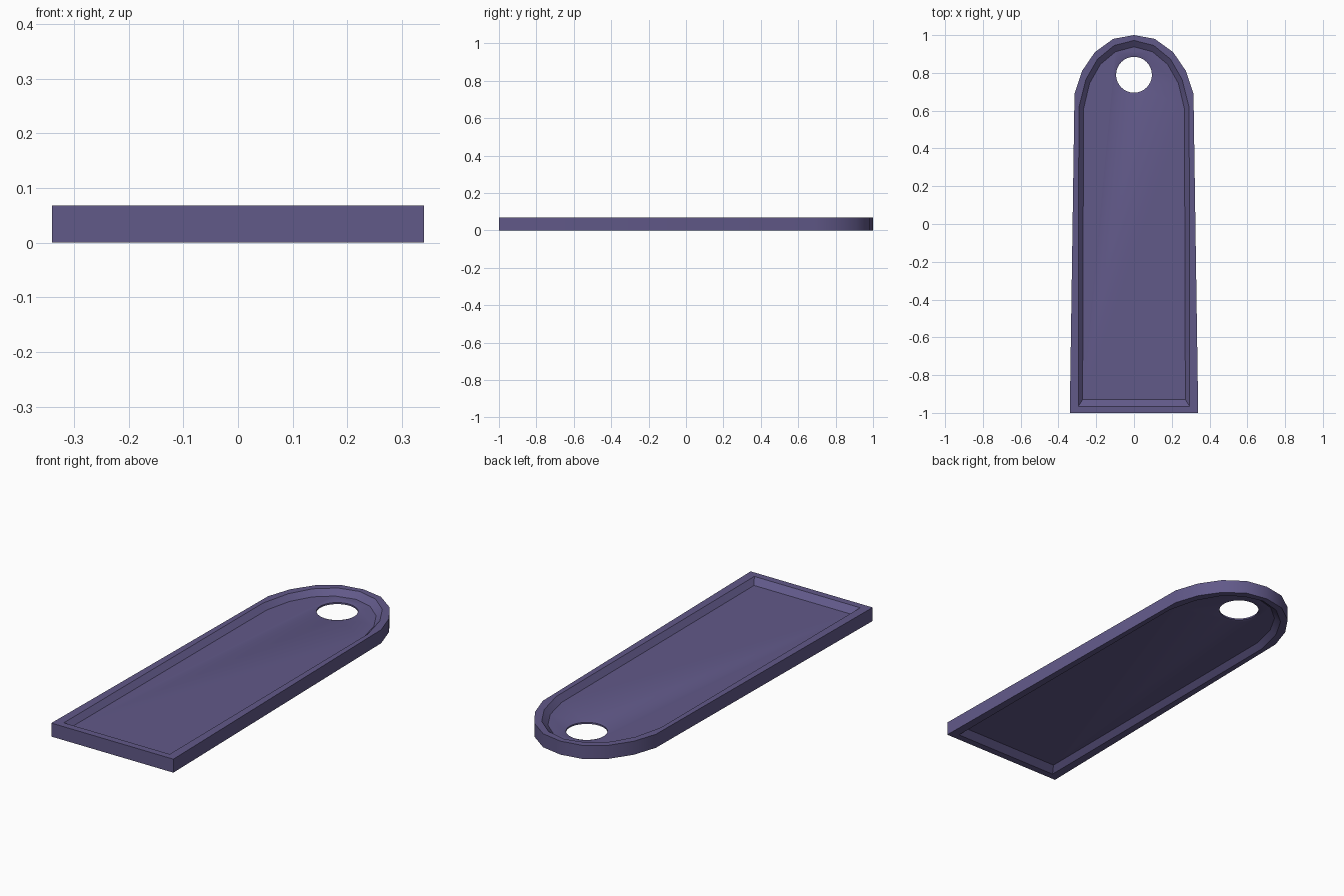
import bpy, bmesh, math

if "Cube" in bpy.data.objects:
    bpy.data.objects.remove(bpy.data.objects["Cube"])

HEIGHT, DEPTH = 0.068, 0.026
HOLE_Y, SEGMENTS = 0.79, 32

# right half of each outline, from bottom corner to tip
OUTER = [(0.34, -1), (0.315, 0.69), (0.275, 0.81), (0.207, 0.91), (0.11, 0.98), (0, 1)]
INNER = [(0.295, -0.965), (0.292, 0.615), (0.255, 0.765), (0.193, 0.873), (0.105, 0.945), (0, 0.972)]
FLOOR = [(0.272, -0.93), (0.267, 0.61), (0.235, 0.745), (0.178, 0.845), (0.098, 0.912), (0, 0.938)]


def mirrored(half):
    return half + [(-x, y) for x, y in reversed(half[:-1])]


def circle(r):
    return [(r * math.cos(2 * math.pi * i / SEGMENTS),
             HOLE_Y + r * math.sin(2 * math.pi * i / SEGMENTS)) for i in range(SEGMENTS)]


bm = bmesh.new()


def ring(points, z):
    return [bm.verts.new((x, y, z)) for x, y in points]


def skin(a, b):
    n = len(a)
    for i in range(n):
        j = (i + 1) % n
        bm.faces.new((a[i], a[j], b[j], b[i]))


def loop_edges(loop):
    return [bm.edges.get((loop[i - 1], loop[i])) for i in range(len(loop))]


# one face of the tag: flat rim, sloped recess, floor pierced by a chamfered hole
def tag_side(z, inward):
    outer = ring(mirrored(OUTER), z)
    inner = ring(mirrored(INNER), z)
    floor_z = z + inward * DEPTH
    floor = ring(mirrored(FLOOR), floor_z)
    lip = ring(circle(0.108), floor_z)
    bore = ring(circle(0.095), floor_z + inward * 0.004)
    skin(outer, inner)
    skin(inner, floor)
    skin(lip, bore)
    bmesh.ops.triangle_fill(bm, use_beauty=True, edges=loop_edges(floor) + loop_edges(lip))
    return outer, bore


top_outer, top_bore = tag_side(HEIGHT, -1)
low_outer, low_bore = tag_side(0, 1)

# outer edge and hole wall join the two faces
skin(top_outer, low_outer)
skin(top_bore, low_bore)

# merge the floor triangles back into clean flat areas
bmesh.ops.recalc_face_normals(bm, faces=bm.faces)
bmesh.ops.dissolve_limit(bm, angle_limit=0.01, verts=[], edges=bm.edges)

mesh = bpy.data.meshes.new("tag_plate")
bm.to_mesh(mesh)
bm.free()
tag = bpy.data.objects.new("tag_plate", mesh)
bpy.context.collection.objects.link(tag)

# purple finish
mat = bpy.data.materials.new("purple")
mat.diffuse_color = (0.12, 0.1, 0.25, 1)
mat.use_nodes = True
mat.node_tree.nodes["Principled BSDF"].inputs["Base Color"].default_value = mat.diffuse_color
mesh.materials.append(mat)

bpy.context.view_layer.objects.active = tag
tag.select_set(True)
bpy.ops.object.shade_smooth_by_angle(angle=math.radians(30))
